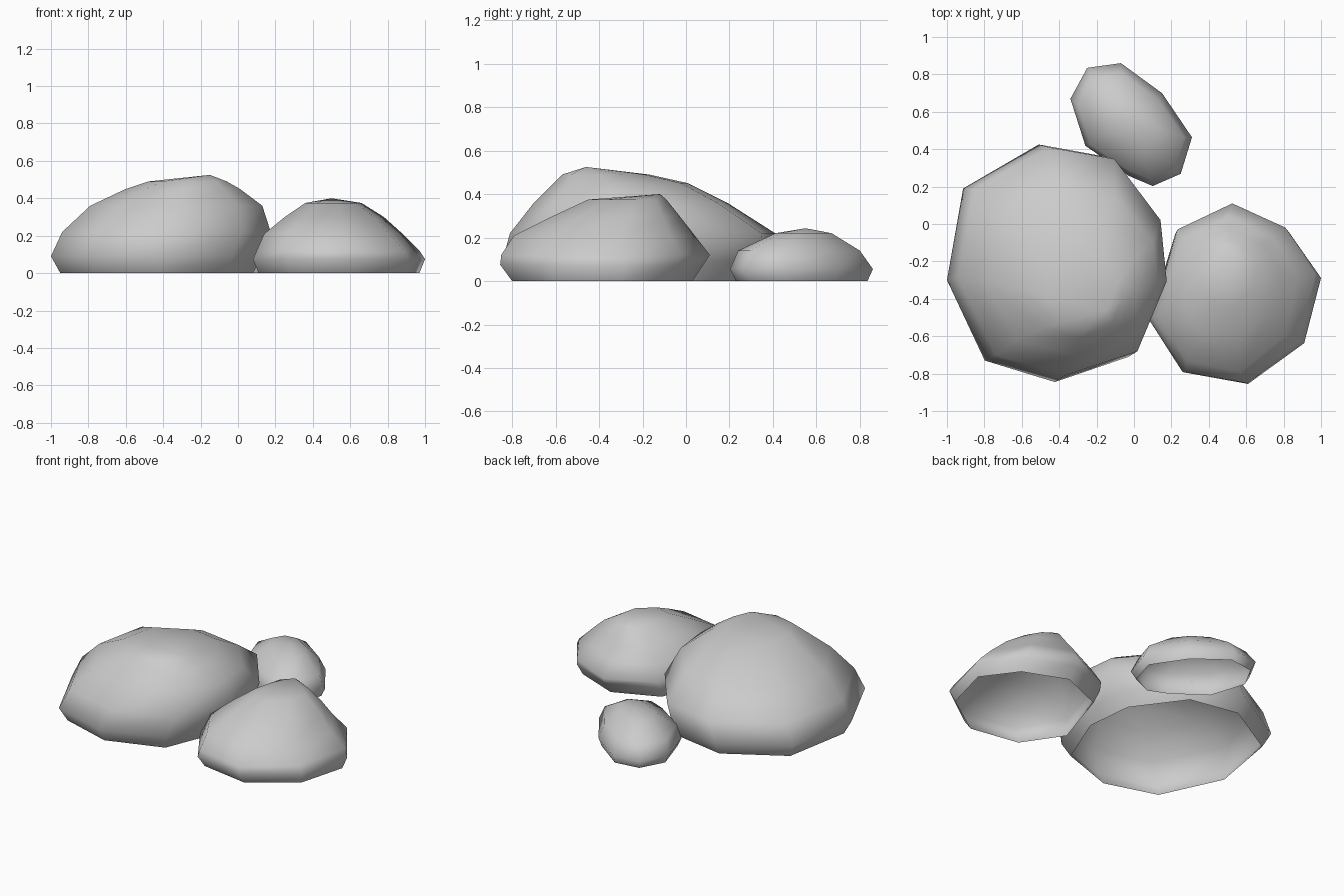
import bpy, bmesh

if "Cube" in bpy.data.objects:
    bpy.data.objects.remove(bpy.data.objects["Cube"])


def rock(name, outline, levels, apex):
    """Loft a faceted outline through level boxes (z, x0, x1, y0, y1) to an apex; base stays open."""
    xs, ys = zip(*outline)
    lo_x, lo_y = min(xs), min(ys)
    wx, wy = max(xs) - lo_x, max(ys) - lo_y
    bm = bmesh.new()
    rings = []
    for z, x0, x1, y0, y1 in levels:
        rings.append([bm.verts.new((x0 + (x - lo_x) / wx * (x1 - x0),
                                    y0 + (y - lo_y) / wy * (y1 - y0), z))
                      for x, y in outline])
    n = len(outline)
    for a, b in zip(rings, rings[1:]):
        for i in range(n):
            j = (i + 1) % n
            bm.faces.new((a[i], a[j], b[j], b[i]))
    top = bm.verts.new(apex)
    for i in range(n):
        bm.faces.new((rings[-1][i], rings[-1][(i + 1) % n], top))
    for f in bm.faces:
        f.smooth = True
    mesh = bpy.data.meshes.new(name)
    bm.to_mesh(mesh)
    bm.free()
    obj = bpy.data.objects.new(name, mesh)
    bpy.context.collection.objects.link(obj)
    return obj


# Large rock
rock("large_rock",
     [(-1, -.3), (-.79, -.73), (-.4, -.845), (.01, -.71), (.175, -.32),
      (.14, .02), (-.12, .36), (-.49, .425), (-.91, .19)],
     [(0, -.95, .08, -.79, .37), (.09, -1, .13, -.845, .425),
      (.22, -.94, .175, -.81, .41), (.36, -.79, .13, -.70, .19),
      (.45, -.6, .01, -.61, .01), (.49, -.48, -.06, -.57, -.17)],
     (-.15, -.46, .525))

# Medium rock
rock("medium_rock",
     [(.08, -.5), (.26, -.79), (.61, -.855), (.91, -.63), (1, -.27),
      (.83, -.02), (.53, .11), (.22, -.03)],
     [(0, .11, .97, -.80, .03), (.075, .08, 1, -.855, .08),
      (.12, .10, .97, -.85, .11), (.21, .14, .88, -.79, .04),
      (.30, .25, .78, -.61, -.03), (.375, .36, .66, -.45, -.09)],
     (.5, -.12, .4))

# Small rock
rock("small_rock",
     [(-.34, .67), (-.26, .42), (-.03, .26), (.1, .205), (.25, .27),
      (.31, .465), (.15, .7), (-.07, .86), (-.25, .835)],
     [(0, -.31, .28, .23, .835), (.055, -.34, .31, .203, .86),
      (.14, -.30, .27, .24, .80), (.22, -.16, .14, .41, .67)],
     (0, .55, .243))
